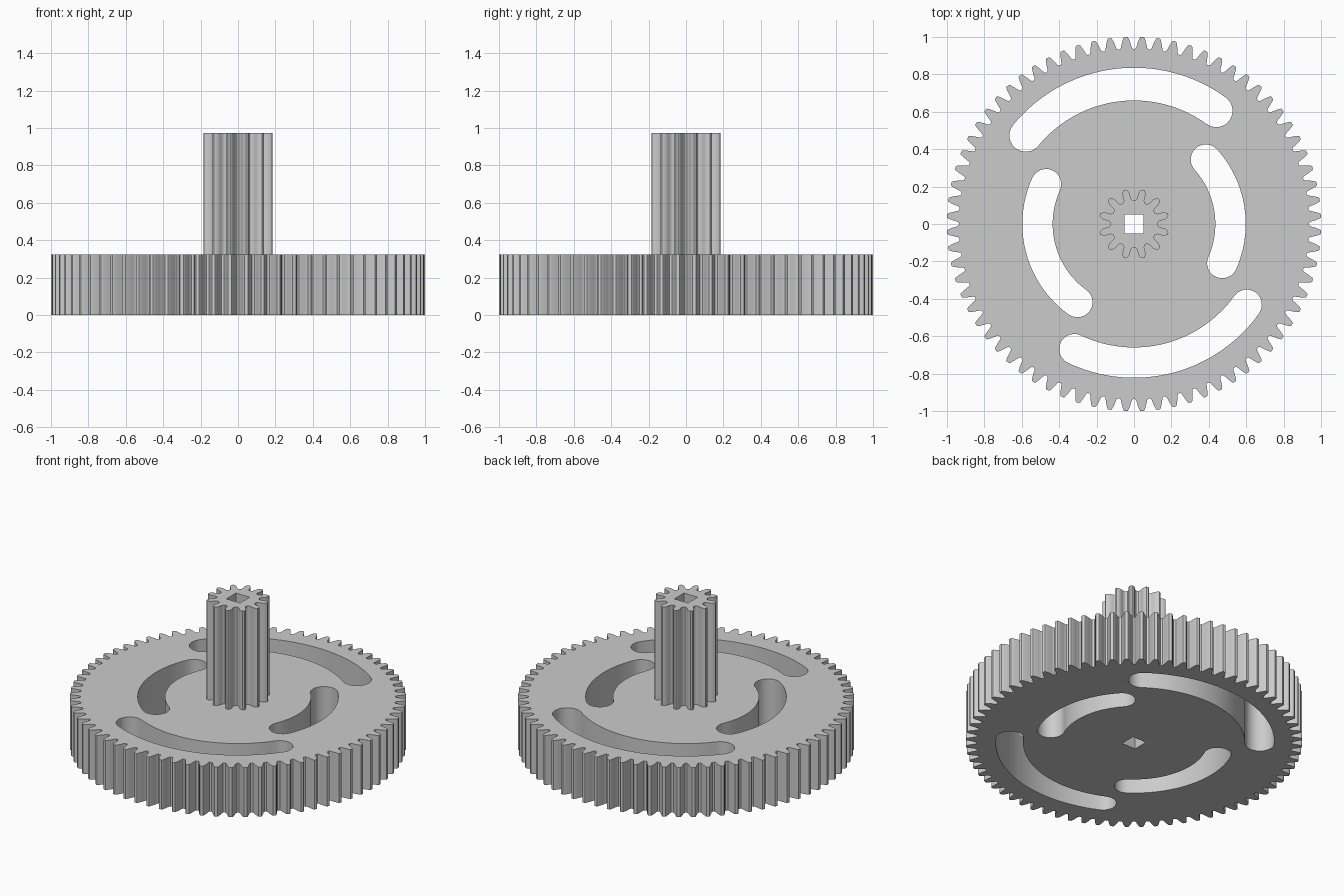
import bpy
import bmesh
from math import pi, cos, sin, radians

if "Cube" in bpy.data.objects:
    bpy.data.objects.remove(bpy.data.objects["Cube"], do_unlink=True)

grey = bpy.data.materials.new("plain grey")
grey.use_nodes = True
grey.diffuse_color = (0.6, 0.6, 0.6, 1)
grey.node_tree.nodes["Principled BSDF"].inputs["Base Color"].default_value = (0.6, 0.6, 0.6, 1)

SQUARE = [(-0.05, -0.05), (0.05, -0.05), (0.05, 0.05), (-0.05, 0.05)]


def polar(r, a):
    return (r * cos(a), r * sin(a))


def gear_outline(teeth, flank):
    """Closed outline; flank lists (radius, half width as share of pitch), root to tip."""
    pitch = 2 * pi / teeth
    tooth = [(r, -w) for r, w in flank] + [(r, w) for r, w in reversed(flank)]
    return [polar(r, (k + 0.5 + w) * pitch) for k in range(teeth) for r, w in tooth]


def slot_outline(radius, half_width, start, end, steps=32, cap=12):
    """Curved slot with round ends, angles in degrees."""
    a, b = radians(start), radians(end)
    pts = [polar(radius + half_width, a + (b - a) * i / steps) for i in range(steps + 1)]
    for centre, first, sweep in ((b, b, 1), (a, a + pi, 1)):
        cx, cy = polar(radius, centre)
        for i in range(1, cap):
            dx, dy = polar(half_width, first + sweep * pi * i / cap)
            pts.append((cx + dx, cy + dy))
        if centre == b:
            pts += [polar(radius - half_width, b + (a - b) * i / steps) for i in range(steps + 1)]
    return pts


def extrude_outlines(name, outlines, bottom, top):
    """Solid with holes from a filled flat curve."""
    curve = bpy.data.curves.new(name + "_profile", "CURVE")
    curve.dimensions = "2D"
    curve.fill_mode = "BOTH"
    curve.extrude = (top - bottom) / 2
    for pts in outlines:
        spline = curve.splines.new("POLY")
        spline.points.add(len(pts) - 1)
        for p, (x, y) in zip(spline.points, pts):
            p.co = (x, y, 0, 1)
        spline.use_cyclic_u = True
    profile = bpy.data.objects.new(name + "_profile", curve)
    bpy.context.collection.objects.link(profile)
    mesh = bpy.data.meshes.new_from_object(profile.evaluated_get(bpy.context.evaluated_depsgraph_get()))
    bpy.data.objects.remove(profile, do_unlink=True)

    # Weld caps to walls and lift into place
    bm = bmesh.new()
    bm.from_mesh(mesh)
    bmesh.ops.remove_doubles(bm, verts=bm.verts, dist=0.00005)
    bmesh.ops.translate(bm, verts=bm.verts, vec=(0, 0, (top + bottom) / 2))
    bmesh.ops.recalc_face_normals(bm, faces=bm.faces)
    bm.to_mesh(mesh)
    bm.free()
    mesh.name = name
    mesh.materials.clear()
    mesh.materials.append(grey)

    obj = bpy.data.objects.new(name, mesh)
    bpy.context.collection.objects.link(obj)
    bpy.ops.object.select_all(action="DESELECT")
    obj.select_set(True)
    bpy.context.view_layer.objects.active = obj
    bpy.ops.object.shade_smooth_by_angle(angle=radians(30))
    return obj


# Large wheel: toothed rim, four curved slots, square bore
wheel_flank = [(0.937, 0.42), (0.943, 0.36), (0.955, 0.315), (0.973, 0.25),
               (0.988, 0.185), (0.997, 0.14), (1.001, 0.10)]
slots = [
    slot_outline(0.748, 0.0875, 54, 140.7),
    slot_outline(0.741, 0.081, 244.5, 324.4),
    slot_outline(0.516, 0.081, -23.9, 41.9),
    slot_outline(0.516, 0.081, 155.6, 234.1),
]
extrude_outlines("large_gear", [gear_outline(72, wheel_flank), *slots, SQUARE], 0, 0.325)

# Small pinion standing on the wheel
pinion_flank = [(0.126, 0.42), (0.130, 0.34), (0.138, 0.275), (0.150, 0.25), (0.162, 0.235),
                (0.174, 0.185), (0.183, 0.125), (0.189, 0.06)]
extrude_outlines("pinion_gear", [gear_outline(12, pinion_flank), SQUARE], 0.325, 0.973)
